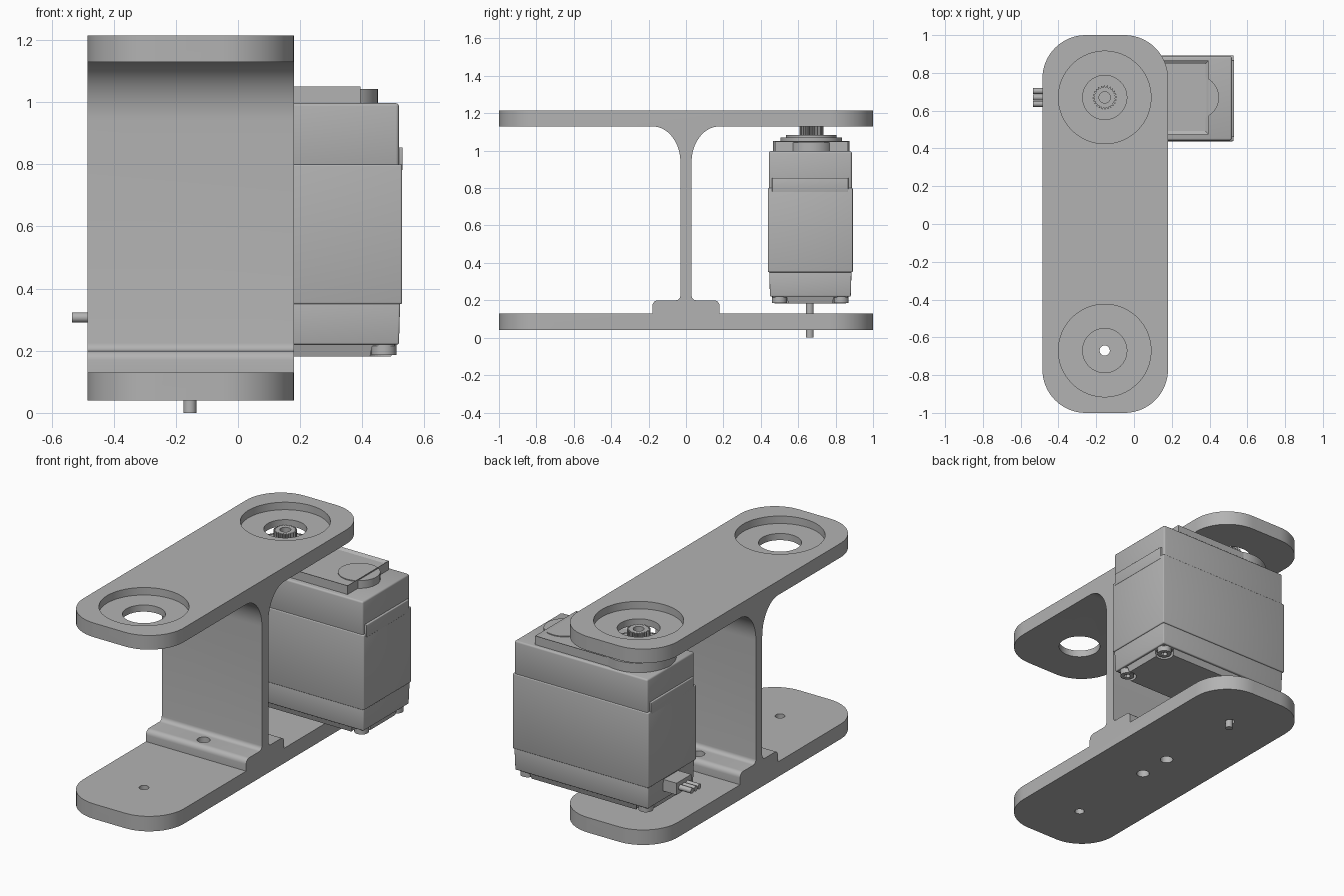
import bpy, bmesh
from math import sin, cos, pi

cube = bpy.data.objects.get("Cube")
if cube:
    bpy.data.objects.remove(cube, do_unlink=True)

grey = bpy.data.materials.new("plain_grey")
grey.use_nodes = True
grey.diffuse_color = (0.45, 0.45, 0.45, 1)
grey.node_tree.nodes["Principled BSDF"].inputs["Base Color"].default_value = (0.45, 0.45, 0.45, 1)

AX, AY = -0.155, 0.67          # output axis
Z0, Z1 = 0.04, 1.215           # bracket bottom and top


def finish(name, bm):
    bmesh.ops.recalc_face_normals(bm, faces=bm.faces)
    mesh = bpy.data.meshes.new(name)
    bm.to_mesh(mesh)
    bm.free()
    ob = bpy.data.objects.new(name, mesh)
    bpy.context.collection.objects.link(ob)
    mesh.materials.append(grey)
    return ob


def activate(ob):
    bpy.ops.object.select_all(action='DESELECT')
    ob.select_set(True)
    bpy.context.view_layer.objects.active = ob


def smooth(ob):
    activate(ob)
    bpy.ops.object.shade_smooth_by_angle(angle=0.6)


def extrude(name, pts, vec):
    """Closed outline of 3D points, swept along vec."""
    bm = bmesh.new()
    face = bm.faces.new([bm.verts.new(p) for p in pts])
    res = bmesh.ops.extrude_face_region(bm, geom=[face])
    bmesh.ops.translate(bm, vec=vec, verts=[v for v in res["geom"] if isinstance(v, bmesh.types.BMVert)])
    return finish(name, bm)


def box(name, x, y, z, bevel=0.0, taper=0.0, vertical_only=False):
    """Box from ranges; taper pulls the bottom face inwards."""
    bm = bmesh.new()
    bmesh.ops.create_cube(bm, size=1)
    for v in bm.verts:
        low = v.co.z < 0
        for i, r in enumerate((x, y, z)):
            s = v.co[i]
            v.co[i] = r[0] if s < 0 else r[1]
            if low and i < 2:
                v.co[i] += taper if s < 0 else -taper
    if bevel:
        edges = [e for e in bm.edges if not vertical_only
                 or abs(e.verts[0].co.z - e.verts[1].co.z) > 0.01]
        bmesh.ops.bevel(bm, geom=edges, offset=bevel, segments=3, profile=0.5, affect='EDGES')
    return finish(name, bm)


def rod(name, x, y, z, r, n=64):
    pts = [(x + r * cos(2 * pi * i / n), y + r * sin(2 * pi * i / n), z[0]) for i in range(n)]
    return extrude(name, pts, (0, 0, z[1] - z[0]))


def boolean(ob, cutters, op='DIFFERENCE'):
    for c in cutters:
        m = ob.modifiers.new("cut", 'BOOLEAN')
        m.operation, m.solver, m.object = op, 'EXACT', c
        activate(ob)
        bpy.ops.object.modifier_apply(modifier=m.name)
        bpy.data.objects.remove(c, do_unlink=True)
    return ob


def arc(cy, cz, ry, rz, a0, a1, n=12):
    return [(cy + ry * cos(a0 + (a1 - a0) * i / n), cz + rz * sin(a0 + (a1 - a0) * i / n))
            for i in range(n + 1)]


# Bracket: I-shaped side profile, trimmed to a rounded plan
half = [(1, Z0), (1, 0.13), (0.18, 0.13)]
half += arc(0.15, 0.17, 0.03, 0.03, 0, pi / 2, 6)
half += arc(0.055, 0.225, 0.025, 0.025, 1.5 * pi, pi, 6)
half += arc(0.18, 0.94, 0.15, 0.19, pi, pi / 2, 16)
half += [(1, 1.13), (1, Z1)]
profile = half + [(-y, z) for y, z in reversed(half)]
bracket = extrude("bracket", [(-0.485, y, z) for y, z in profile], (0.665, 0, 0))

plan = []
for cx, cy, a in ((-0.05, 0.77, 0), (-0.255, 0.77, pi / 2), (-0.255, -0.77, pi), (-0.05, -0.77, 1.5 * pi)):
    plan += [(x, y, 0) for x, y in arc(cx, cy, 0.23, 0.23, a, a + pi / 2, 16)]
boolean(bracket, [extrude("trim", plan, (0, 0, 1.5))], 'INTERSECT')

# Round pockets and holes
cutters = []
for s in (-1, 1):
    cutters += [rod("pocket", AX, s * AY, (Z1 - 0.045, 1.4), 0.245, 96),
                rod("top_hole", AX, s * AY, (1.0, 1.4), 0.117),
                rod("pin_hole", AX, s * AY, (-0.1, 0.16), 0.027, 32),
                rod("foot_hole", AX, s * 0.105, (-0.1, 0.3), 0.036, 32)]
smooth(boolean(bracket, cutters))

# Motor case
smooth(box("case_middle", (-0.375, 0.528), (0.438, 0.892), (0.35, 0.80), 0.006))
smooth(box("case_end_tabs", (-0.375, 0.530), (0.46, 0.868), (0.78, 0.855), 0.004))
smooth(box("case_upper", (-0.365, 0.518), (0.443, 0.887), (0.79, 0.997), 0.01))
smooth(box("case_lower", (-0.368, 0.522), (0.445, 0.885), (0.22, 0.355), 0.006, 0.004))

# Bottom cover with screw notches
cover = box("bottom_cover", (-0.35, 0.505), (0.462, 0.868), (0.182, 0.222), 0, 0.012)
corners = [(x, y) for x in (-0.315, 0.47) for y in (0.5, 0.83)]
boolean(cover, [rod("notch", x, y, (0.1, 0.215), 0.052, 32) for x, y in corners])
for x, y in corners:
    screw = rod("case_screw", x, y, (0.186, 0.222), 0.040, 32)
    smooth(boolean(screw, [rod("socket", x, y, (0.1, 0.205), 0.02, 6)]))

# Raised top panel with sunken centre
bm = bmesh.new()
bmesh.ops.create_cube(bm, size=1)
for v in bm.verts:
    v.co = (0.395 if v.co.x > 0 else -0.1, 0.67 + v.co.y * 0.39, 1.05 if v.co.z > 0 else 0.99)
bm.normal_update()
top = [f for f in bm.faces if f.normal.z > 0.9]
bmesh.ops.inset_region(bm, faces=top, thickness=0.025, depth=-0.012)
finish("top_panel", bm)
smooth(rod("idler_boss", 0.335, AY, (0.99, 1.043), 0.115))

# Output bearing and toothed shaft
smooth(rod("bearing_rim", AX, AY, (0.99, 1.053), 0.205))
smooth(rod("bearing_step", AX, AY, (1.04, 1.07), 0.165))
smooth(rod("bearing_collar", AX, AY, (1.06, 1.085), 0.135))
teeth = 24
outline = []
for i in range(teeth * 4):
    r = 0.064 if i % 4 < 2 else 0.054
    a = 2 * pi * i / (teeth * 4)
    outline.append((AX + r * cos(a), AY + r * sin(a), 1.08))
spline = extrude("output_spline", outline, (0, 0, 0.085))
boolean(spline, [rod("bore", AX, AY, (1.1, 1.3), 0.03, 32)])

# Rear pivot pin
smooth(rod("pivot_pin", AX, 0.662, (0, 0.2), 0.021, 32))

# Cable socket and three leads
box("cable_socket", (-0.455, -0.36), (0.60, 0.74), (0.275, 0.345))
for i in (-1, 0, 1):
    y = AY + i * 0.034
    pts = [(-0.535, y + 0.016 * cos(a * pi / 8), 0.307 + 0.016 * sin(a * pi / 8)) for a in range(16)]
    smooth(extrude("cable_lead", pts, (0.09, 0, 0)))
